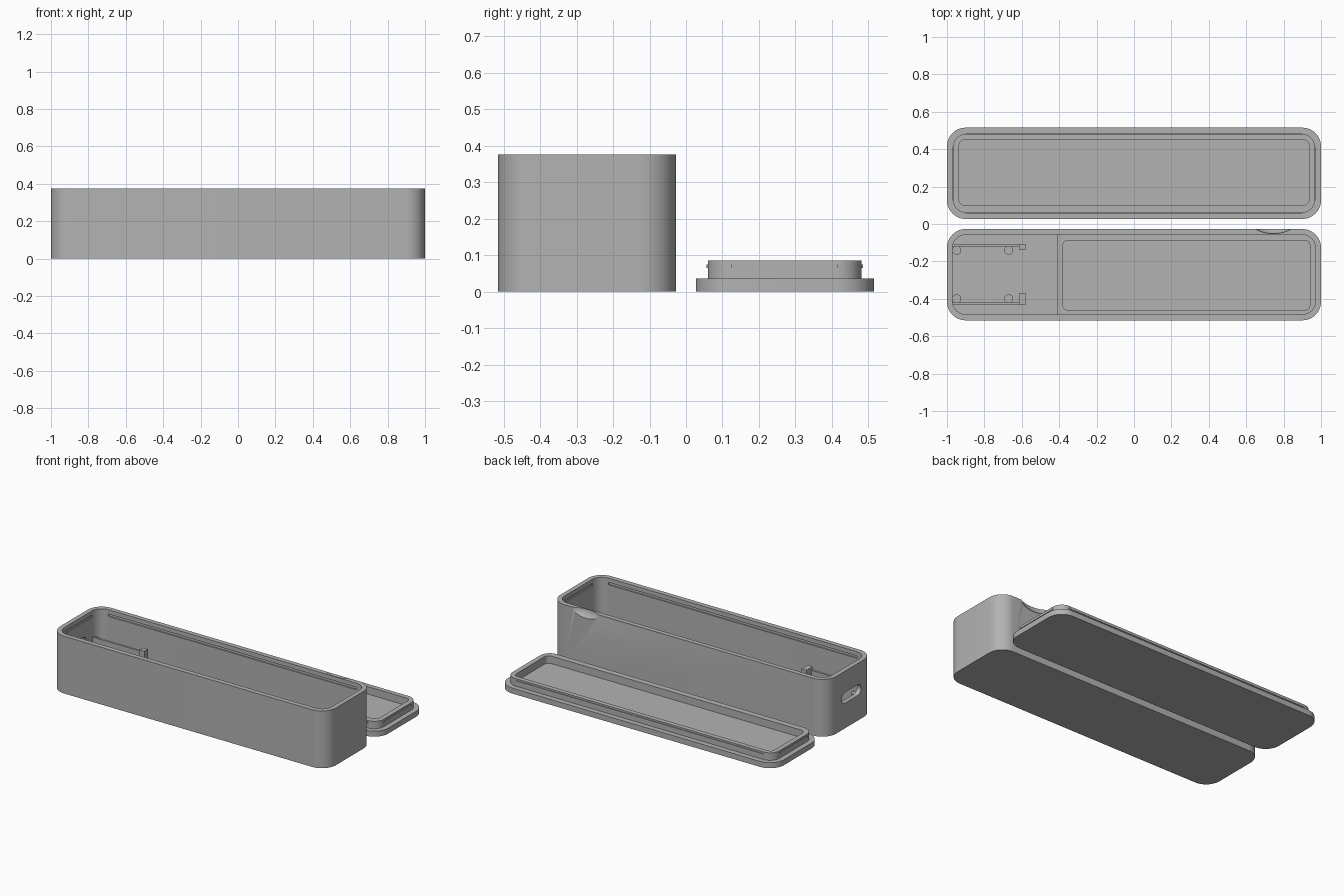
import bpy, bmesh, math
from mathutils import Matrix, Vector

cube = bpy.data.objects.get("Cube")
if cube:
    bpy.data.objects.remove(cube, do_unlink=True)

grey = bpy.data.materials.new("plain grey")
grey.use_nodes = True
colour = (0.45, 0.45, 0.45, 1)
grey.diffuse_color = colour
grey.node_tree.nodes["Principled BSDF"].inputs["Base Color"].default_value = colour


def finish(name, bm):
    bmesh.ops.recalc_face_normals(bm, faces=bm.faces)
    mesh = bpy.data.meshes.new(name)
    bm.to_mesh(mesh)
    bm.free()
    mesh.materials.append(grey)
    ob = bpy.data.objects.new(name, mesh)
    bpy.context.collection.objects.link(ob)
    return ob


def rounded_block(name, x0, x1, y0, y1, z0, z1, r=0.0, steps=12):
    """Vertical prism with rounded plan corners."""
    bm = bmesh.new()
    ring = []
    corners = [(x1 - r, y1 - r), (x0 + r, y1 - r), (x0 + r, y0 + r), (x1 - r, y0 + r)]
    for k, (cx, cy) in enumerate(corners):
        for i in range(steps + 1 if r else 1):
            a = math.pi / 2 * (k + i / steps)
            ring.append(bm.verts.new((cx + r * math.cos(a), cy + r * math.sin(a), z0)))
    base = bm.faces.new(ring)
    top = bmesh.ops.extrude_face_region(bm, geom=[base])
    moved = [v for v in top["geom"] if isinstance(v, bmesh.types.BMVert)]
    bmesh.ops.translate(bm, verts=moved, vec=(0, 0, z1 - z0))
    return finish(name, bm)


def cylinder(name, x, y, z0, z1, r):
    bm = bmesh.new()
    bmesh.ops.create_cone(bm, cap_ends=True, segments=24, radius1=r, radius2=r, depth=z1 - z0,
                          matrix=Matrix.Translation((x, y, (z0 + z1) / 2)))
    return finish(name, bm)


def cut(ob, cutter):
    mod = ob.modifiers.new("cut", "BOOLEAN")
    mod.operation = "DIFFERENCE"
    mod.solver = "EXACT"
    mod.object = cutter
    bpy.context.view_layer.objects.active = ob
    bpy.ops.object.modifier_apply(modifier=mod.name)
    bpy.data.objects.remove(cutter, do_unlink=True)


def smooth(ob):
    bpy.ops.object.select_all(action="DESELECT")
    ob.select_set(True)
    bpy.context.view_layer.objects.active = ob
    bpy.ops.object.shade_smooth_by_angle(angle=math.radians(30))


# Case body: upper cavity, circuit bay and battery pocket
LEDGE, BAY = 0.11, 0.06
case = rounded_block("case_body", -1, 1, -0.515, -0.027, 0, 0.375, 0.1)
cut(case, rounded_block("cavity", -0.97, 0.97, -0.483, -0.058, LEDGE, 0.5, 0.07))
bay = rounded_block("bay", -0.97, -0.3, -0.483, -0.058, BAY, 0.3, 0.07)
for v in bay.data.vertices:
    v.co.x = min(v.co.x, -0.41)
cut(case, bay)
cut(case, rounded_block("pocket", -0.38, 0.94, -0.46, -0.088, 0.03, 0.3, 0.025))

# Snap grooves near the rim
for y in (-0.483, -0.058):
    cut(case, rounded_block("groove", -0.9, 0.9, y - 0.007, y + 0.007, 0.331, 0.347))
for x in (-0.97, 0.97):
    cut(case, rounded_block("groove", x - 0.007, x + 0.007, -0.415, -0.125, 0.331, 0.347))

# Cable port through the end wall
port = rounded_block("port", -0.035, 0.035, -0.1, 0.1, -0.1, 0.1, 0.034)
port.data.transform(Matrix.Translation((-1, -0.285, 0.2)) @ Matrix.Rotation(math.pi / 2, 4, "Y"))
cut(case, port)

# Scooped finger notch on the back rim
bm = bmesh.new()
bmesh.ops.create_uvsphere(bm, u_segments=64, v_segments=32, radius=0.193)
bmesh.ops.scale(bm, verts=bm.verts, vec=(1, 1, 0.5))
bmesh.ops.translate(bm, verts=bm.verts, vec=(0.745, 0.141, 0.375))
cut(case, finish("notch", bm))
smooth(case)

# Circuit board rails with end stops, and standoffs
for side, label in ((1, "back"), (-1, "front")):
    def span(a, b):
        return sorted((-0.27 + side * a, -0.27 + side * b))
    rounded_block(label + "_rail", -0.972, -0.58, *span(0.15, 0.164), BAY, 0.2)
    rounded_block(label + "_rail_stop", -0.615, -0.58, *span(0.13 if side > 0 else 0.1, 0.164),
                  BAY, 0.22)
    for x in (-0.948, -0.67):
        smooth(cylinder(label + "_standoff", x, -0.27 + side * 0.13, BAY, 0.15, 0.024))

# Lid: flange and hollow plug
lid = rounded_block("lid_flange", -1, 1, 0.027, 0.515, 0, 0.036, 0.1)
smooth(lid)
plug = rounded_block("lid_plug", -0.967, 0.967, 0.06, 0.481, 0.034, 0.085, 0.068)
cut(plug, rounded_block("plug_hollow", -0.935, 0.935, 0.1, 0.45, 0, 0.2, 0.03))
smooth(plug)

# Snap ridges around the plug
for y in (0.06, 0.481):
    rounded_block("long_snap_ridge", -0.9, 0.9, y - 0.004, y + 0.004, 0.065, 0.074)
for x in (-0.967, 0.967):
    rounded_block("end_snap_ridge", x - 0.004, x + 0.004, 0.125, 0.415, 0.065, 0.074)
